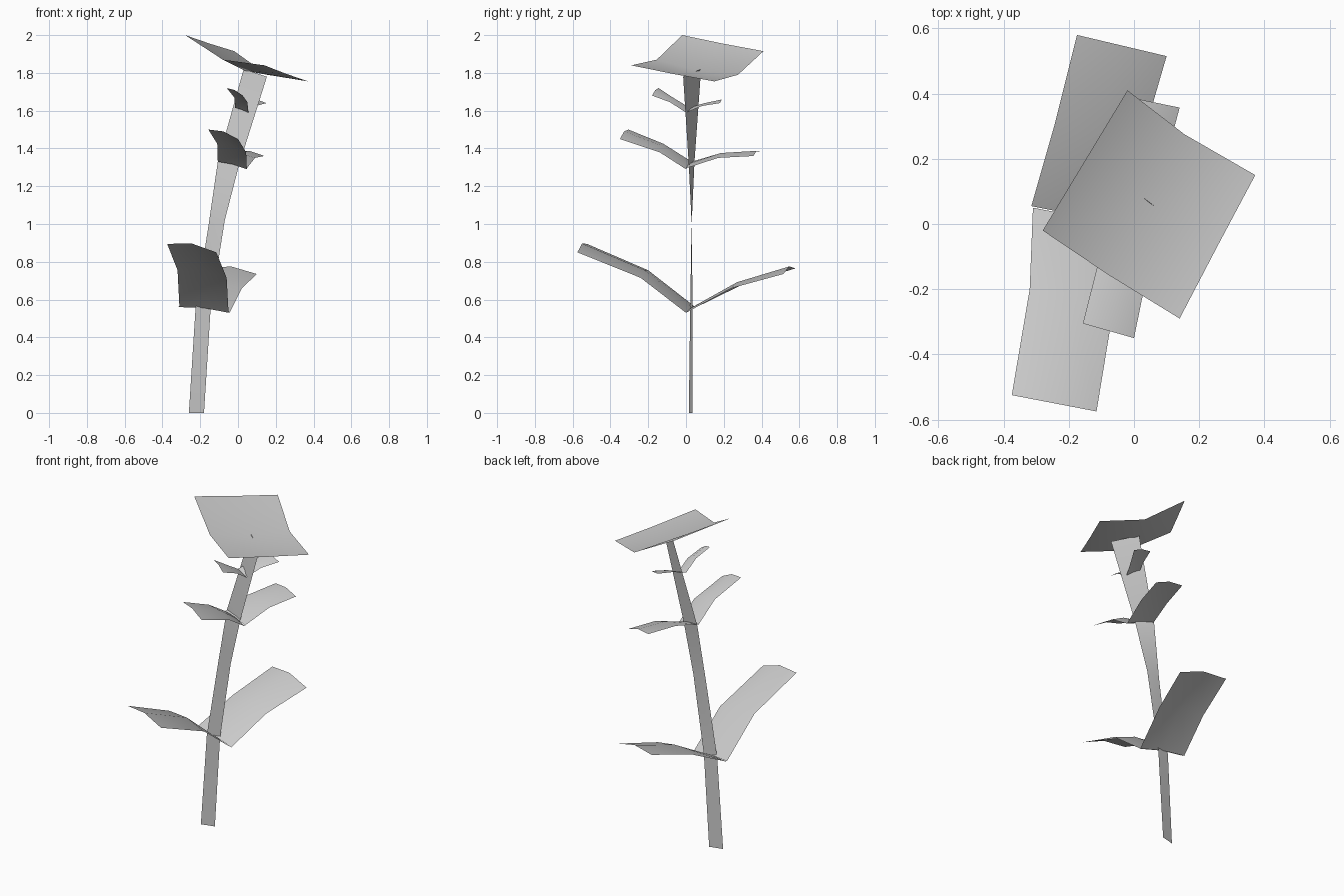
import bpy
import bmesh
from mathutils import Vector

cube = bpy.data.objects.get("Cube")
if cube:
    bpy.data.objects.remove(cube, do_unlink=True)

# One plain grey for the whole plant
grey = bpy.data.materials.new("plain_grey")
grey.use_nodes = True
grey.diffuse_color = (0.6, 0.6, 0.6, 1)
bsdf = grey.node_tree.nodes["Principled BSDF"]
bsdf.inputs["Base Color"].default_value = (0.6, 0.6, 0.6, 1)
bsdf.inputs["Roughness"].default_value = 0.8


def sheet(name, rows):
    """Bridge rows of points into a smooth single-sided sheet."""
    bm = bmesh.new()
    grid = [[bm.verts.new(p) for p in row] for row in rows]
    for low, high in zip(grid, grid[1:]):
        for i in range(len(low) - 1):
            bm.faces.new((low[i], low[i + 1], high[i + 1], high[i]))
    for face in bm.faces:
        face.smooth = True
    mesh = bpy.data.meshes.new(name)
    bm.to_mesh(mesh)
    bm.free()
    mesh.materials.append(grey)
    obj = bpy.data.objects.new(name, mesh)
    bpy.context.collection.objects.link(obj)
    return obj


def leaf(name, left, right):
    """Leaf from its two long edges (base, middle, tip), arched between them."""
    rows = []
    for k, (a, b) in enumerate(zip(left, right)):
        a, b = Vector(a), Vector(b)
        arch = (b - a).length * (0.04, 0.08, 0.09)[k]
        rows.append((a, (a + b) / 2 + Vector((0, 0, arch)), b))
    return sheet(name, rows)


# Stem: a flat ribbon that widens, leans and twists toward the top
sheet("stem", [
    ((-0.26, 0.015, 0.0), (-0.18, 0.035, 0.0)),
    ((-0.225, 0.022, 0.55), (-0.145, 0.035, 0.55)),
    ((-0.155, 0.03, 1.0), (-0.07, 0.03, 1.02)),
    ((-0.107, 0.045, 1.33), (0.005, 0.015, 1.31)),
    ((0.03, 0.08, 1.82), (0.153, -0.015, 1.78)),
])

# Three pairs of leaves, each smaller than the pair below
leaf("lower_front_leaf",
     [(-0.31, 0.05, 0.56), (-0.32, -0.2, 0.755), (-0.375, -0.525, 0.895)],
     [(-0.05, 0.0, 0.53), (-0.06, -0.24, 0.715), (-0.115, -0.575, 0.85)])
leaf("lower_back_leaf",
     [(-0.315, 0.055, 0.56), (-0.245, 0.30, 0.68), (-0.175, 0.58, 0.765)],
     [(-0.045, 0.0, 0.53), (0.02, 0.24, 0.66), (0.10, 0.515, 0.735)])
leaf("middle_front_leaf",
     [(-0.107, 0.03, 1.33), (-0.11, -0.12, 1.425), (-0.157, -0.305, 1.50)],
     [(0.047, 0.0, 1.29), (0.043, -0.14, 1.38), (0.0, -0.35, 1.45)])
leaf("middle_back_leaf",
     [(-0.107, 0.03, 1.33), (-0.07, 0.20, 1.375), (-0.02, 0.39, 1.385)],
     [(0.047, 0.0, 1.295), (0.09, 0.17, 1.35), (0.14, 0.357, 1.36)])
leaf("upper_front_leaf",
     [(-0.015, 0.02, 1.615), (-0.02, -0.07, 1.67), (-0.06, -0.145, 1.72)],
     [(0.055, 0.0, 1.59), (0.05, -0.085, 1.645), (0.025, -0.18, 1.68)])
leaf("upper_back_leaf",
     [(-0.015, 0.02, 1.615), (0.02, 0.10, 1.64), (0.05, 0.20, 1.66)],
     [(0.055, 0.0, 1.59), (0.095, 0.085, 1.625), (0.15, 0.18, 1.64)])

# Flower head: a tilted square, sagging along its middle
sheet("flower_head", [
    ((-0.28, -0.02, 2.0), (-0.15, 0.195, 1.955), (-0.02, 0.41, 1.915)),
    ((-0.08, -0.155, 1.87), (0.035, 0.06, 1.812), (0.155, 0.275, 1.79)),
    ((0.14, -0.29, 1.84), (0.255, -0.07, 1.795), (0.372, 0.15, 1.755)),
])
